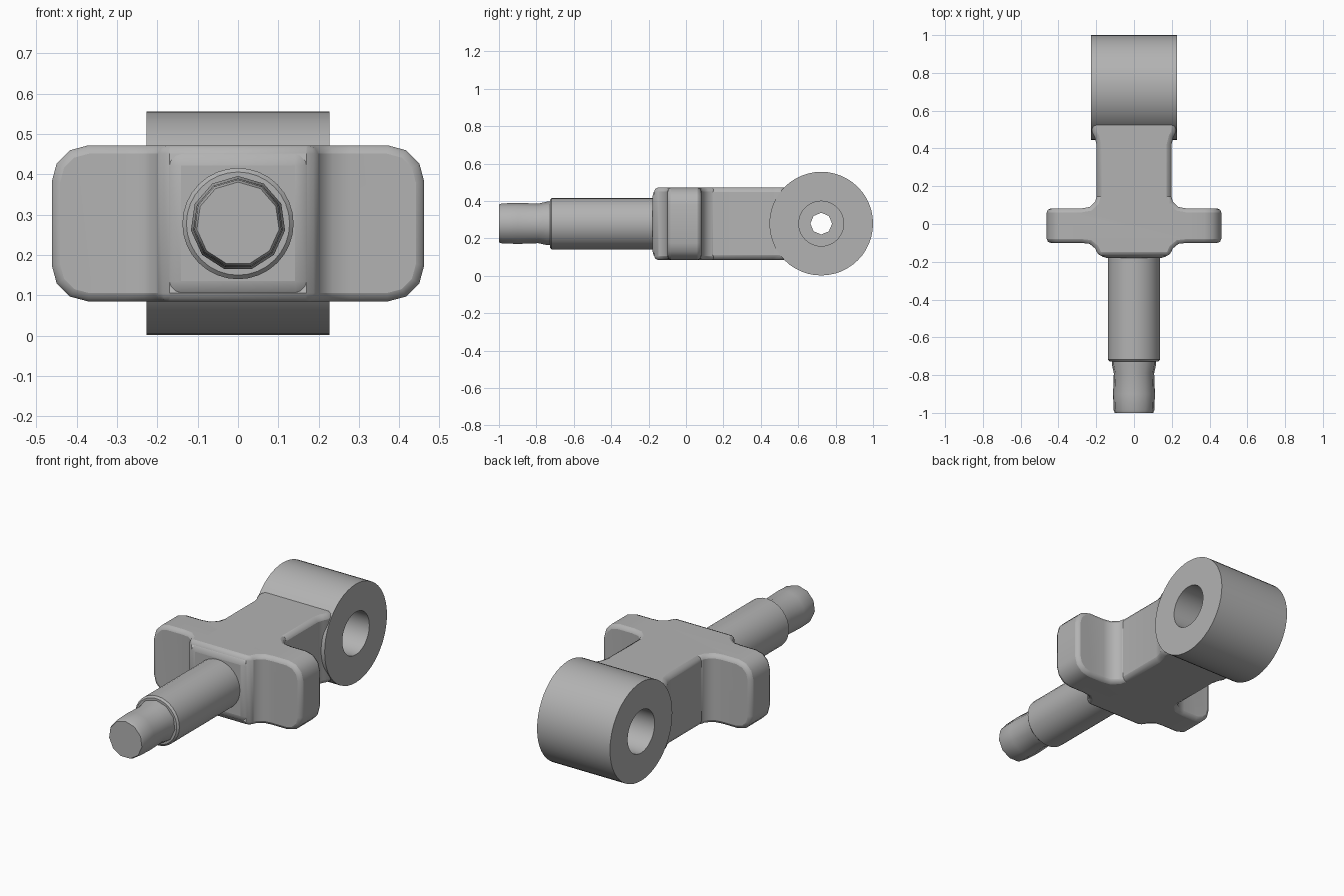
import bpy, bmesh, math
from mathutils import Vector

cube = bpy.data.objects.get("Cube")
if cube:
    bpy.data.objects.remove(cube, do_unlink=True)

GREY = (0.45, 0.45, 0.45, 1)
steel = bpy.data.materials.new("plain grey")
steel.use_nodes = True
steel.diffuse_color = GREY
steel.node_tree.nodes["Principled BSDF"].inputs["Base Color"].default_value = GREY

MID_Z = 0.278
LOW, HIGH = 0.085, 0.472


def finish(name, bm, bevel=0.0, segments=2):
    """Turn a bmesh into a shaded object with an optional edge bevel."""
    bmesh.ops.recalc_face_normals(bm, faces=bm.faces)
    mesh = bpy.data.meshes.new(name)
    bm.to_mesh(mesh)
    bm.free()
    mesh.materials.append(steel)
    obj = bpy.data.objects.new(name, mesh)
    bpy.context.collection.objects.link(obj)
    if bevel:
        mod = obj.modifiers.new("soft edges", "BEVEL")
        mod.width, mod.segments = bevel, segments
        mod.limit_method, mod.angle_limit = "ANGLE", math.radians(40)
    bpy.ops.object.select_all(action="DESELECT")
    obj.select_set(True)
    bpy.context.view_layer.objects.active = obj
    bpy.ops.object.shade_smooth_by_angle(angle=math.radians(35))
    return obj


def plan_prism(half):
    """Mirror a half outline across x and extrude it upward."""
    outline = half + [(-x, y) for x, y in reversed(half)]
    bm = bmesh.new()
    face = bm.faces.new([bm.verts.new((x, y, LOW)) for x, y in outline])
    top = bmesh.ops.extrude_face_region(bm, geom=[face])["geom"]
    bmesh.ops.translate(bm, vec=(0, 0, HIGH - LOW),
                        verts=[v for v in top if isinstance(v, bmesh.types.BMVert)])
    return bm


def lathe(name, profile, centre, axis, sides, closed=False):
    """Spin (radius, distance) points about an axis through centre."""
    axis, centre = Vector(axis), Vector(centre)
    bm = bmesh.new()
    verts = [bm.verts.new(centre + axis * t + Vector((0, 0, r))) for r, t in profile]
    edges = [bm.edges.new(pair) for pair in zip(verts, verts[1:])]
    if closed:
        edges.append(bm.edges.new((verts[-1], verts[0])))
    bmesh.ops.spin(bm, geom=verts + edges, cent=centre, axis=axis,
                   angle=math.tau, steps=sides)
    bmesh.ops.remove_doubles(bm, verts=bm.verts, dist=0.0005)
    return finish(name, bm)


# Side wings with filleted roots and rounded outer corners
wings = plan_prism([(0.17, -0.17), (0.19, -0.165), (0.205, -0.13), (0.235, -0.105),
                    (0.28, -0.1), (0.462, -0.1), (0.462, 0.082), (0.28, 0.082),
                    (0.235, 0.09), (0.205, 0.12), (0.195, 0.16)])
corners = [e for e in wings.edges
           if all(abs(v.co.x) > 0.45 for v in e.verts)
           and e.verts[0].co.z == e.verts[1].co.z]
bmesh.ops.bevel(wings, geom=corners, offset=0.09, segments=3, profile=0.5,
                affect="EDGES")
finish("side_wings", wings, 0.022)

# Block in front of the wings
finish("front_block", plan_prism([(0.192, -0.18), (0.192, 0.1)]), 0.05, 3)

# Arm reaching back to the eye, flaring where they meet
finish("rear_arm", plan_prism([(0.198, 0.0), (0.198, 0.42), (0.208, 0.46),
                               (0.222, 0.485), (0.222, 0.56)]), 0.025)

# Stepped shaft
lathe("shaft", [(0, -0.1), (0.138, -0.1), (0.138, -0.718), (0.128, -0.728),
                (0, -0.728)], (0, 0, MID_Z), (0, 1, 0), 32)
lathe("shaft_tip", [(0, -0.7), (0.118, -0.7), (0.118, -0.745), (0.108, -0.79),
                    (0.112, -0.9), (0.109, -0.985), (0.103, -1.0), (0, -1.0)],
      (0, 0, MID_Z), (0, 1, 0), 11)

# Eye with a through hole, narrowed by a web at its middle
EYE = (0, 0.723, MID_Z + 0.001)
lathe("eye", [(0.12, -0.227), (0.277, -0.227), (0.277, 0.227), (0.12, 0.227)],
      EYE, (1, 0, 0), 48, closed=True)
lathe("eye_web", [(0.058, -0.02), (0.14, -0.02), (0.14, 0.02), (0.058, 0.02)],
      EYE, (1, 0, 0), 8, closed=True)
